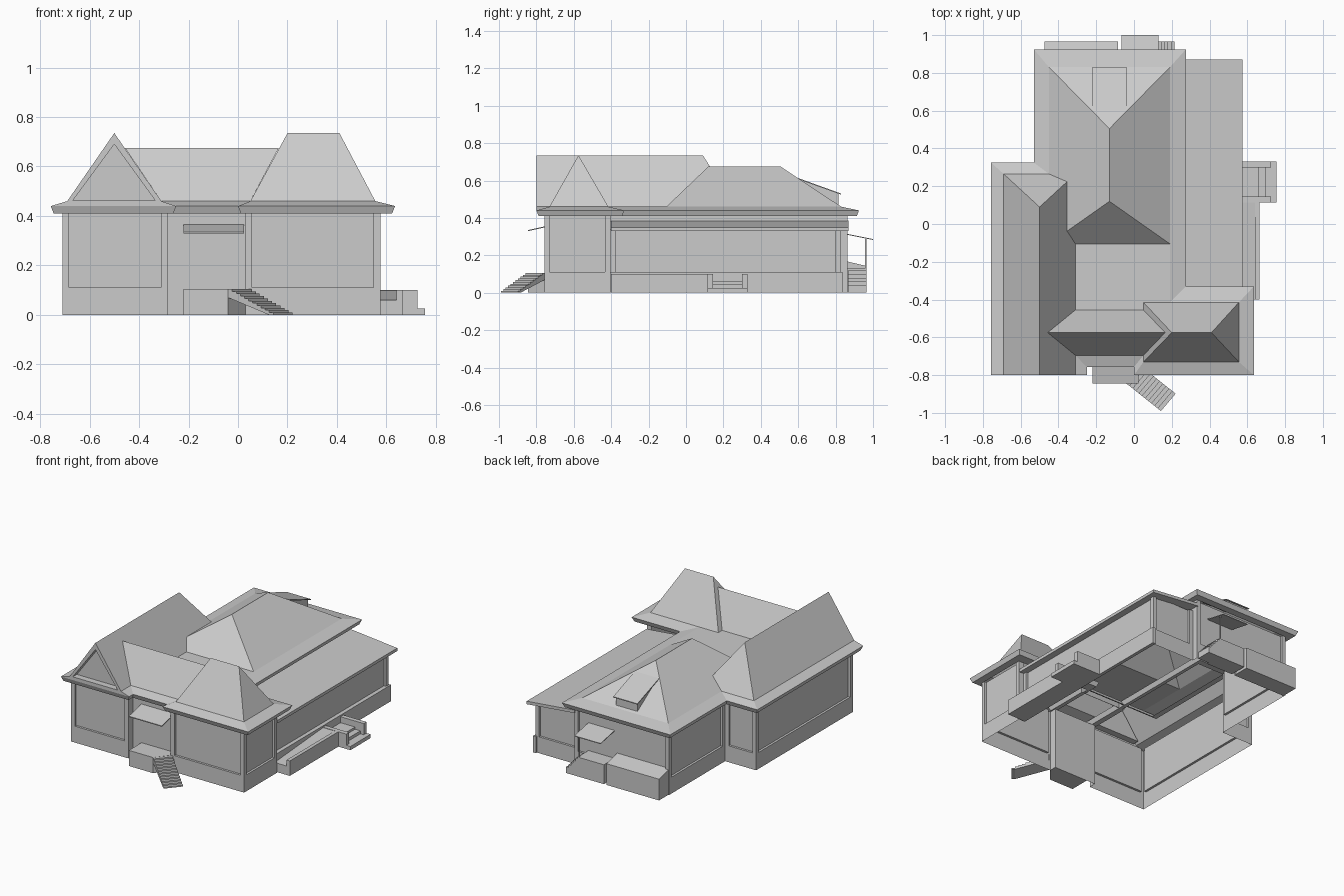
import bpy, bmesh
from mathutils import Vector

if "Cube" in bpy.data.objects:
    bpy.data.objects.remove(bpy.data.objects["Cube"])


def mesh(name, verts, faces, recalc=False):
    me = bpy.data.meshes.new(name)
    me.from_pydata([tuple(v) for v in verts], [], faces)
    if recalc:
        bm = bmesh.new()
        bm.from_mesh(me)
        bmesh.ops.recalc_face_normals(bm, faces=bm.faces)
        bm.to_mesh(me)
        bm.free()
    ob = bpy.data.objects.new(name, me)
    bpy.context.collection.objects.link(ob)
    return ob


def prism(name, profile, offset):
    """Closed solid: a planar profile swept along an offset vector."""
    n = len(profile)
    a = [Vector(p) for p in profile]
    b = [p + Vector(offset) for p in a]
    faces = [tuple(range(n)), tuple(range(2 * n - 1, n - 1, -1))]
    faces += [(i, n + i, n + (i + 1) % n, (i + 1) % n) for i in range(n)]
    return mesh(name, a + b, faces, True)


def box(name, x0, x1, y0, y1, z0, z1):
    return prism(name, [(x0, y0, z0), (x1, y0, z0), (x1, y1, z0), (x0, y1, z0)], (0, 0, z1 - z0))


def slab(name, x0, x1, y0, y1, za, zb, t):
    """Thin sloping sheet, height za at y0 and zb at y1."""
    return prism(name, [(x0, y0, za), (x0, y1, zb), (x0, y1, zb - t), (x0, y0, za - t)], (x1 - x0, 0, 0))


def roof(name, wall, eave, base, ridge, foot=None, skip=()):
    """Soffit, fascia, flared eave and steep hip; rects are x0, y0, x1, y1."""
    d = 0.012
    tuck = (eave[0] + d, eave[1] + d, eave[2] - d, eave[3] - d)
    rings = [(wall, .41), (tuck, .41), (eave, .44), (base, .46)]
    if foot:
        rings.append((foot, .46))
    v = []
    for (x0, y0, x1, y1), z in rings:
        v += [(x0, y0, z), (x1, y0, z), (x1, y1, z), (x0, y1, z)]
    f = [(4 * r + i, 4 * r + (i + 1) % 4, 4 * r + 4 + (i + 1) % 4, 4 * r + 4 + i)
         for r in range(len(rings) - 1) for i in range(4)]
    n = len(v)
    c0, c1, c2, c3 = range(n - 4, n)
    a, b = n, n + 1
    v += ridge
    if ridge[0][1] == ridge[1][1]:
        sides = [(c0, c1, b, a), (c1, c2, b), (c2, c3, a, b), (c3, c0, a)]
    else:
        sides = [(c0, c1, a), (c1, c2, b, a), (c2, c3, b), (c3, c0, a, b)]
    f += [s for i, s in enumerate(sides) if i not in skip]
    return mesh(name, v, f)


def wall(name, p, q, top=.41, panel=True, bottom=0):
    """Wall sheet facing right of p->q, with a sunken panel above the plinth."""
    p, q = Vector((*p, 0)), Vector((*q, 0))
    u = (q - p).normalized()
    inward = Vector((-u.y, u.x, 0)) * .015
    up = Vector((0, 0, 1))
    v = [p + up * bottom, q + up * bottom, q + up * top, p + up * top]
    if not panel:
        return mesh(name, v, [(0, 1, 2, 3)])
    m = u * .027
    inner = [p + m + up * .11, q - m + up * .11, q - m + up * top, p + m + up * top]
    v += inner + [i + inward for i in inner]
    return mesh(name, v, [(0, 1, 5, 4), (1, 2, 6, 5), (3, 0, 4, 7), (4, 5, 9, 8),
                          (5, 6, 10, 9), (7, 4, 8, 11), (8, 9, 10, 11)])


# Outer walls, counterclockwise: end point, height, panelled or plain
path = [((-.71, -.757), .41, True), ((-.285, -.757), .41, True), ((-.285, -.71), .41, False),
        ((.03, -.71), .41, False), ((.03, -.757), .41, False), ((.575, -.757), .41, True),
        ((.575, -.405), .41, True), ((.54, -.405), .41, False), ((.54, .826), .34, True),
        ((.225, .826), .35, True), ((.225, .864), .41, False), ((-.48, .864), .41, True),
        ((-.48, .27), .41, True), ((-.71, .27), .41, True)]
for i in range(len(path)):
    end, top, panel = path[(i + 1) % len(path)]
    wall("wall", path[i][0], end, top, panel)
wall("upper_side_wall", (.225, -.405), (.225, .826), .41, False, .33)
box("side_plinth", .53, .552, -.405, .836, 0, .11)

# Left wing roof with a recessed front gable
roof("left_wing_roof", (-.71, -.757, -.285, .27), (-.757, -.8, -.25, .325),
     (-.69, -.8, -.31, .265), [(-.5, -.8, .735), (-.5, .09, .735)], skip=(0,))
g = [(-.69, .46), (-.31, .46), (-.5, .735)]
h = [(-.668, .462), (-.334, .462), (-.5, .69)]
mesh("gable_front",
     [(x, -.8, z) for x, z in g] + [(x, -.8, z) for x, z in h] + [(x, -.757, z) for x, z in h],
     [(i, (i + 1) % 3, 3 + (i + 1) % 3, 3 + i) for i in range(3)]
     + [(3 + i, 3 + (i + 1) % 3, 6 + (i + 1) % 3, 6 + i) for i in range(3)] + [(6, 7, 8)])

# Right wing, main and linking roofs
roof("right_wing_roof", (.03, -.757, .575, -.405), (0, -.8, .635, -.33),
     (.05, -.73, .555, -.415), [(.2, -.575, .735), (.41, -.575, .735)])
roof("main_roof", (-.48, -.4, .225, .864), (-.53, -.42, .275, .925), (-.45, -.455, .19, .83),
     [(-.13, .12, .675), (-.13, .505, .675)], foot=(-.45, -.105, .19, .83))
roof("link_roof", (-.285, -.71, .03, -.45), (-.31, -.757, .05, -.44),
     (-.31, -.695, .05, -.455), [(-.457, -.575, .675), (.165, -.575, .675)], skip=(1, 3))

# Lean-to roof on the right side
prism("side_roof", [(.575, -.4, .33), (.575, -.4, .35), (.22, -.4, .385), (.22, -.4, .365)], (0, 1.27, 0))

# Dormer on the rear slope
slab("dormer_roof", -.22, -.04, .6, .83, .613, .53, .006)
prism("dormer_body", [(-.21, .62, .6), (-.21, .815, .53), (-.21, .815, .46)], (.16, 0, 0))

# Front entrance: platform, canopy and diagonal stair
prism("front_platform", [(-.22, -.71, 0), (-.22, -.845, 0), (-.04, -.845, 0), (.03, -.757, 0), (.03, -.71, 0)],
      (0, 0, .105))
slab("front_canopy", -.22, .025, -.845, -.71, .335, .365, .006)
start, run, across = Vector((-.04, -.845)), Vector((.0166, -.0132)), (.078, .092, 0)
steps = 11
prof = []
for i in range(steps):
    z = .105 * (1 - i / steps)
    for k in (i, i + 1):
        prof.append((*(start + run * k), z))
prof.append((*(start + run * steps), 0))
prof.append((*(start + run * (steps - 1)), 0))
prof.append((*start, .07))
prism("front_stair", prof, across)

# Side ramp with kerb, and side steps between cheek walls
prism("ramp", [(.54, -.4, 0), (.54, -.4, .06), (.54, .145, .1), (.54, .145, 0)], (.1, 0, 0))
box("ramp_kerb", .64, .665, -.4, .145, 0, .1)
box("side_landing", .54, .66, .14, .305, 0, .06)
box("side_step_low", .54, .755, .115, .33, 0, .025)
box("side_step_mid", .54, .7, .14, .305, 0, .045)
for y in (.115, .3):
    box("side_cheek", .54, .725, y, y + .03, 0, .1)

# Rear entrance: platform, steps, post and canopy
box("rear_platform", -.065, .13, .85, .965, 0, .13)
for i in range(5):
    box("rear_step", .13 + i * .017, .147 + i * .017, .865, .965, 0, .118 - i * .019)
slab("rear_canopy", -.065, .13, .85, 1.0, .317, .287, .005)
box("rear_post", .118, .124, .958, .964, .13, .292)

# Rear bulkhead with a sloping lid
prism("rear_bulkhead", [(-.475, .85, 0), (-.475, .85, .17), (-.475, .965, .143), (-.475, .965, 0)], (.39, 0, 0))
